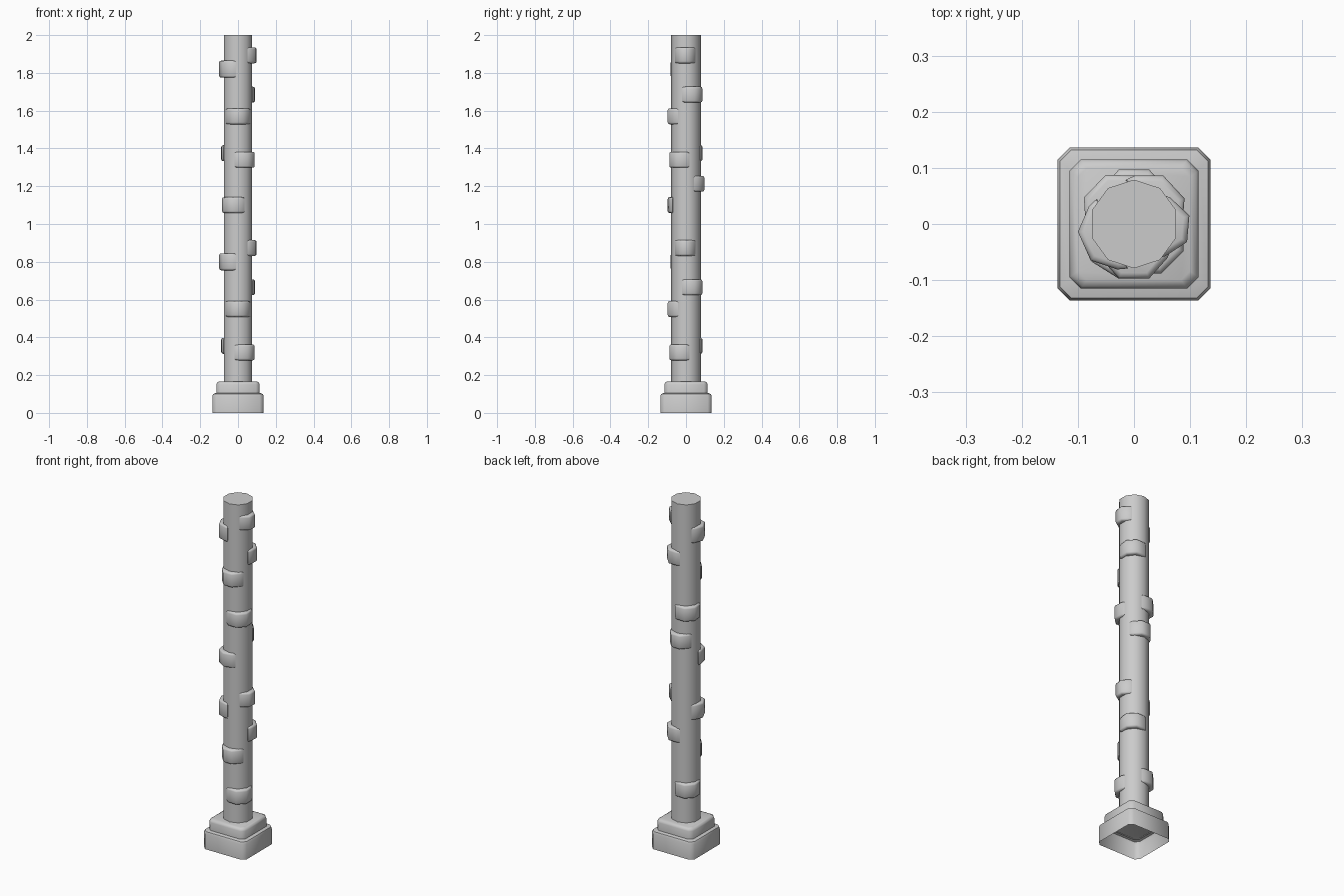
import bpy, bmesh
from math import radians, cos, sin, pi

if "Cube" in bpy.data.objects:
    bpy.data.objects.remove(bpy.data.objects["Cube"])


def make(name, bm, angle=50):
    bmesh.ops.recalc_face_normals(bm, faces=bm.faces)
    me = bpy.data.meshes.new(name)
    bm.to_mesh(me)
    bm.free()
    ob = bpy.data.objects.new(name, me)
    bpy.context.collection.objects.link(ob)
    bpy.ops.object.select_all(action='DESELECT')
    ob.select_set(True)
    bpy.context.view_layer.objects.active = ob
    bpy.ops.object.shade_smooth_by_angle(angle=radians(angle))
    return ob


def loft(name, rings, cap_top=True):
    """Skin a stack of closed rings of 3D points, left open below."""
    bm = bmesh.new()
    loops = [[bm.verts.new(p) for p in r] for r in rings]
    for a, b in zip(loops, loops[1:]):
        n = len(a)
        for i in range(n):
            bm.faces.new((a[i], a[(i + 1) % n], b[(i + 1) % n], b[i]))
    if cap_top:
        bm.faces.new(loops[-1])
    return make(name, bm)


def square_ring(h, c, z):
    """Square of half width h with corners cut by c."""
    k = h - c
    return [(h, -k, z), (h, k, z), (k, h, z), (-k, h, z),
            (-h, k, z), (-h, -k, z), (-k, -h, z), (k, -h, z)]


def column_ring(r, z):
    return [(r * cos(pi / 2 + i * pi / 5), r * sin(pi / 2 + i * pi / 5), z)
            for i in range(10)]


# stepped square foot, hollow underneath
loft("foot_lower", [square_ring(*p) for p in (
    (.136, .021, 0), (.136, .021, .088), (.132, .02, .1), (.118, .018, .105))])
loft("foot_upper", [square_ring(*p) for p in (
    (.115, .02, .1), (.115, .02, .15), (.111, .019, .161), (.1, .016, .166))])

# ten-sided shaft
loft("shaft", [column_ring(.079, .16), column_ring(.079, 2)])


def stone(name, deg, z, w=1.0, height=.084):
    """Faceted stone hugging the shaft, facing the given direction."""
    prof = [(-.068 * w, .042), (-.062 * w, .06), (-.028 * w, .097),
            (.028 * w, .097), (.062 * w, .06), (.068 * w, .042)]
    bm = bmesh.new()
    a = radians(deg)
    vs = [bm.verts.new((v * cos(a) - u * sin(a), v * sin(a) + u * cos(a), z - height / 2))
          for u, v in prof]
    f = bm.faces.new(vs)
    ext = bmesh.ops.extrude_face_region(bm, geom=[f])
    for v in ext["geom"]:
        if isinstance(v, bmesh.types.BMVert):
            v.co.z += height
    # round the top and bottom rims
    rims = [e for e in bm.edges if abs(e.verts[0].co.z - e.verts[1].co.z) < 1e-4]
    bmesh.ops.bevel(bm, geom=rims, offset=.01, segments=2, profile=.5,
                    affect='EDGES', clamp_overlap=True)
    make(name, bm)


# spiral of stones: direction, height, width factor; repeated lower down
stones = [(355, 1.893, .85), (204, 1.82, 1), (43, 1.685, 1), (270, 1.57, .97),
          (136, 1.375, 1), (315, 1.34, 1), (90, 1.213, .97), (238, 1.1, 1)]
for row, (drop, count) in enumerate(((0, 8), (1.02, 6))):
    for i, (deg, z, w) in enumerate(stones[:count]):
        stone(f"stone_{row}_{i}", deg, z - drop, w, .09 if i in (1,) else .084)
